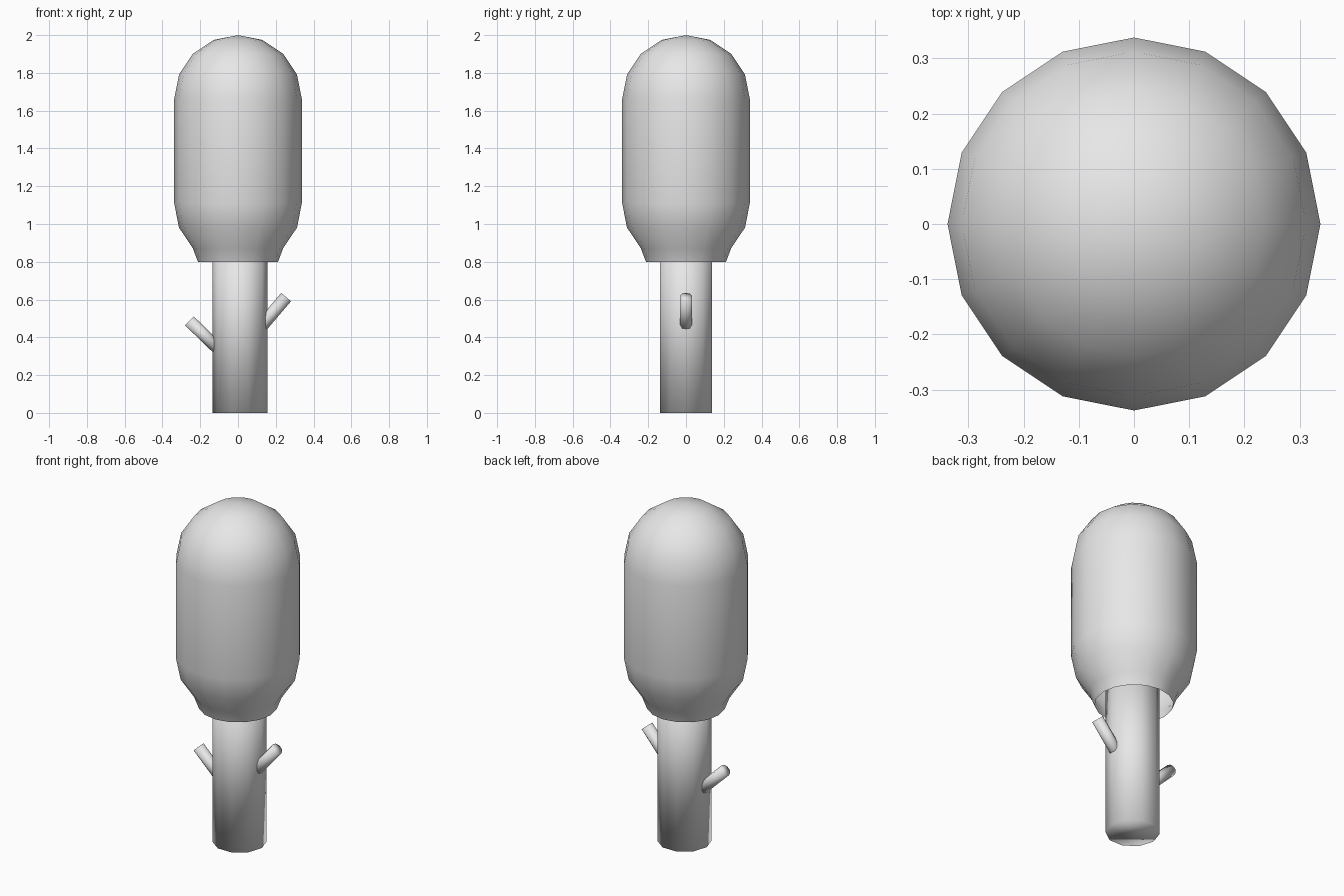
import bpy
import bmesh
import math
from mathutils import Vector

if "Cube" in bpy.data.objects:
    bpy.data.objects.remove(bpy.data.objects["Cube"])

# One plain grey for the whole tree
grey = bpy.data.materials.new("light_grey")
grey.use_nodes = True
colour = (0.8, 0.8, 0.8, 1)
grey.diffuse_color = colour
grey.node_tree.nodes["Principled BSDF"].inputs["Base Color"].default_value = colour


def finish(name, bm):
    """Turn a bmesh into a smooth shaded object."""
    for face in bm.faces:
        face.smooth = True
    mesh = bpy.data.meshes.new(name)
    bm.to_mesh(mesh)
    bm.free()
    mesh.materials.append(grey)
    obj = bpy.data.objects.new(name, mesh)
    bpy.context.collection.objects.link(obj)
    return obj


def rod(name, start, end, radius, sides):
    """Capped cylinder between two points."""
    start, end = Vector(start), Vector(end)
    axis = end - start
    bm = bmesh.new()
    bmesh.ops.create_cone(bm, cap_ends=True, segments=sides, radius1=radius,
                          radius2=radius, depth=axis.length)
    # Put a corner of the ring on the x axis
    first = min((v.co for v in bm.verts), key=lambda c: abs(math.atan2(c.y, c.x)))
    bmesh.ops.rotate(bm, verts=bm.verts, cent=(0, 0, 0),
                     matrix=Vector((first.x, first.y, 0)).rotation_difference(
                         Vector((1, 0, 0))).to_matrix())
    obj = finish(name, bm)
    obj.location = (start + end) / 2
    if axis.x:
        obj.rotation_euler = (0, math.atan2(axis.x, axis.z), 0)
    return obj


# Trunk and its two cut branches
rod("trunk", (0.01, 0, 0), (0.01, 0, 1.0), 0.146, 10)
rod("left_branch", (0.09, 0, 0.42), (0.255, 0, 0.613), 0.034, 10)
rod("right_branch", (-0.09, 0, 0.325), (-0.257, 0, 0.487), 0.033, 10)

# Crown: capsule profile with an open, narrowed bottom, spun about z
RADIUS, SIDES = 0.338, 16
UPPER, LOWER = 1.662, 1.11
steps = [math.radians(22.5 * i) for i in range(5)]
profile = [(RADIUS * math.sin(a), UPPER + RADIUS * math.cos(a)) for a in steps]
profile += [(RADIUS * math.sin(a), LOWER - RADIUS * math.cos(a)) for a in steps[:1:-1]]
profile.append((0.212, 0.8))

bm = bmesh.new()
points = [bm.verts.new((r, 0, z)) for r, z in profile]
edges = [bm.edges.new(pair) for pair in zip(points, points[1:])]
bmesh.ops.spin(bm, geom=points + edges, cent=(0, 0, 0), axis=(0, 0, 1),
               angle=math.tau, steps=SIDES, use_merge=False)
bmesh.ops.remove_doubles(bm, verts=bm.verts, dist=0.001)
bmesh.ops.recalc_face_normals(bm, faces=bm.faces)
# The shell must face outward
if sum(f.normal.dot(f.calc_center_median() - Vector((0, 0, 1.4))) for f in bm.faces) < 0:
    bmesh.ops.reverse_faces(bm, faces=bm.faces)
finish("crown", bm)
